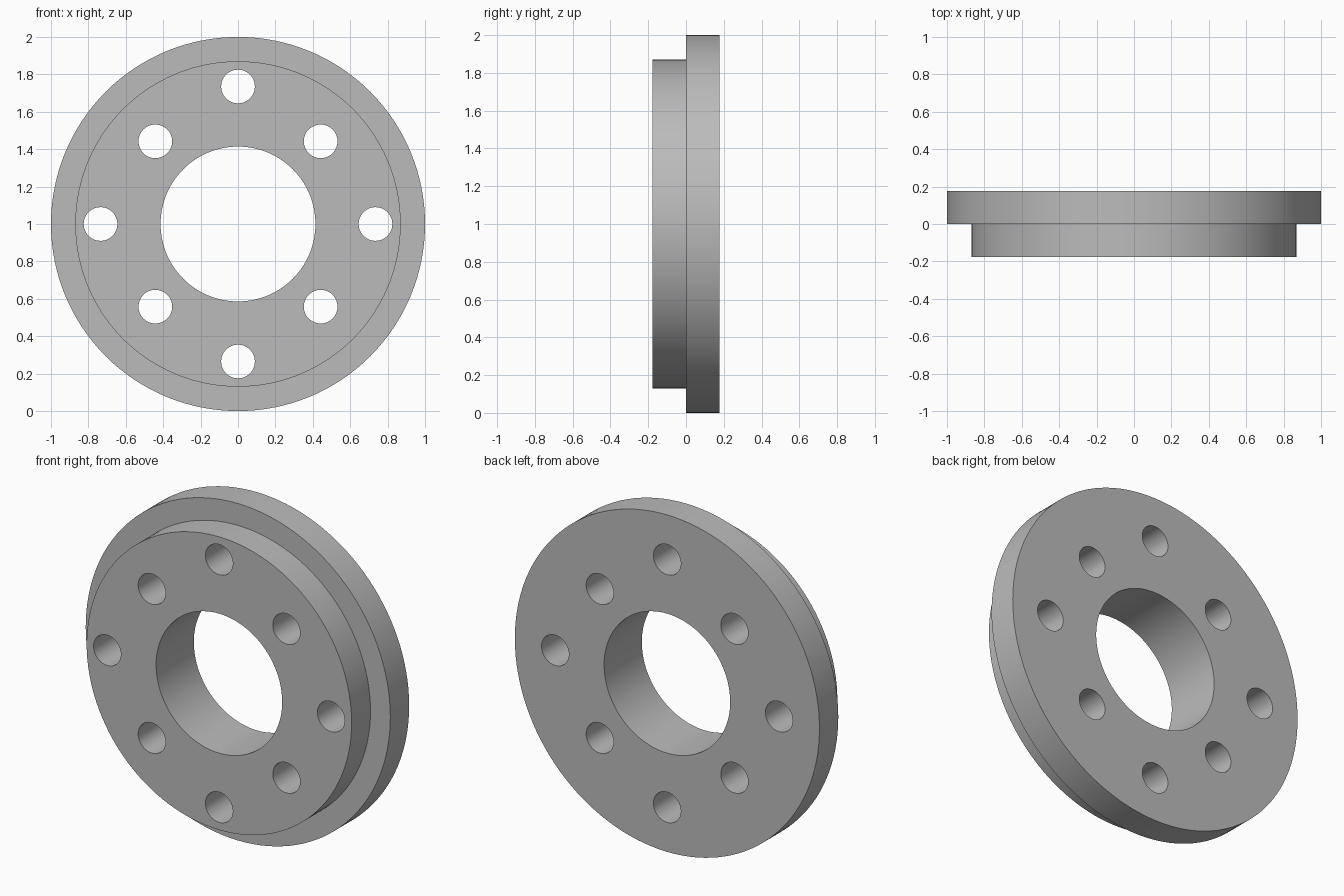
import bpy, bmesh, math
from mathutils import Matrix, Vector

cube = bpy.data.objects.get("Cube")
if cube:
    bpy.data.objects.remove(cube, do_unlink=True)

HALF = 0.177          # half the thickness along y
CENTRE_Z = 1.0

grey = bpy.data.materials.new("plain_grey")
grey.use_nodes = True
colour = (0.5, 0.5, 0.5, 1)
grey.diffuse_color = colour
grey.node_tree.nodes["Principled BSDF"].inputs["Base Color"].default_value = colour


def make_object(name, bm):
    bmesh.ops.recalc_face_normals(bm, faces=bm.faces)
    mesh = bpy.data.meshes.new(name)
    bm.to_mesh(mesh)
    bm.free()
    mesh.materials.append(grey)
    obj = bpy.data.objects.new(name, mesh)
    bpy.context.collection.objects.link(obj)
    return obj


# Stepped ring: closed (radius, y) section spun about the y axis
section = [(0.414, -HALF), (0.87, -HALF), (0.87, 0), (1, 0), (1, HALF), (0.414, HALF)]
bm = bmesh.new()
verts = [bm.verts.new((r, y, CENTRE_Z)) for r, y in section]
edges = [bm.edges.new((verts[i - 1], verts[i])) for i in range(len(verts))]
bmesh.ops.spin(bm, geom=verts + edges, cent=(0, 0, CENTRE_Z), axis=(0, 1, 0),
               angle=math.tau, steps=128, use_merge=True)
bmesh.ops.remove_doubles(bm, verts=bm.verts, dist=0.0001)
flange = make_object("stepped_flange", bm)

# Bolt hole cutters: eight holes, the diagonal ones on a smaller circle
bm = bmesh.new()
for i in range(8):
    angle = i * math.tau / 8
    reach = 0.735 if i % 2 == 0 else 0.625
    place = Vector((reach * math.cos(angle), 0, CENTRE_Z + reach * math.sin(angle)))
    bmesh.ops.create_cone(bm, cap_ends=True, segments=48, radius1=0.09, radius2=0.09,
                          depth=1, matrix=Matrix.Translation(place)
                          @ Matrix.Rotation(math.pi / 2, 4, "X"))
cutter = make_object("bolt_hole_cutter", bm)
cutter.hide_render = True

# Cut the holes, then drop the cutter
cut = flange.modifiers.new("bolt_holes", "BOOLEAN")
cut.operation = "DIFFERENCE"
cut.solver = "EXACT"
cut.object = cutter
bpy.ops.object.select_all(action="DESELECT")
bpy.context.view_layer.objects.active = flange
flange.select_set(True)
bpy.ops.object.modifier_apply(modifier=cut.name)
bpy.data.objects.remove(cutter, do_unlink=True)
bpy.ops.object.shade_smooth_by_angle(angle=math.radians(30))
